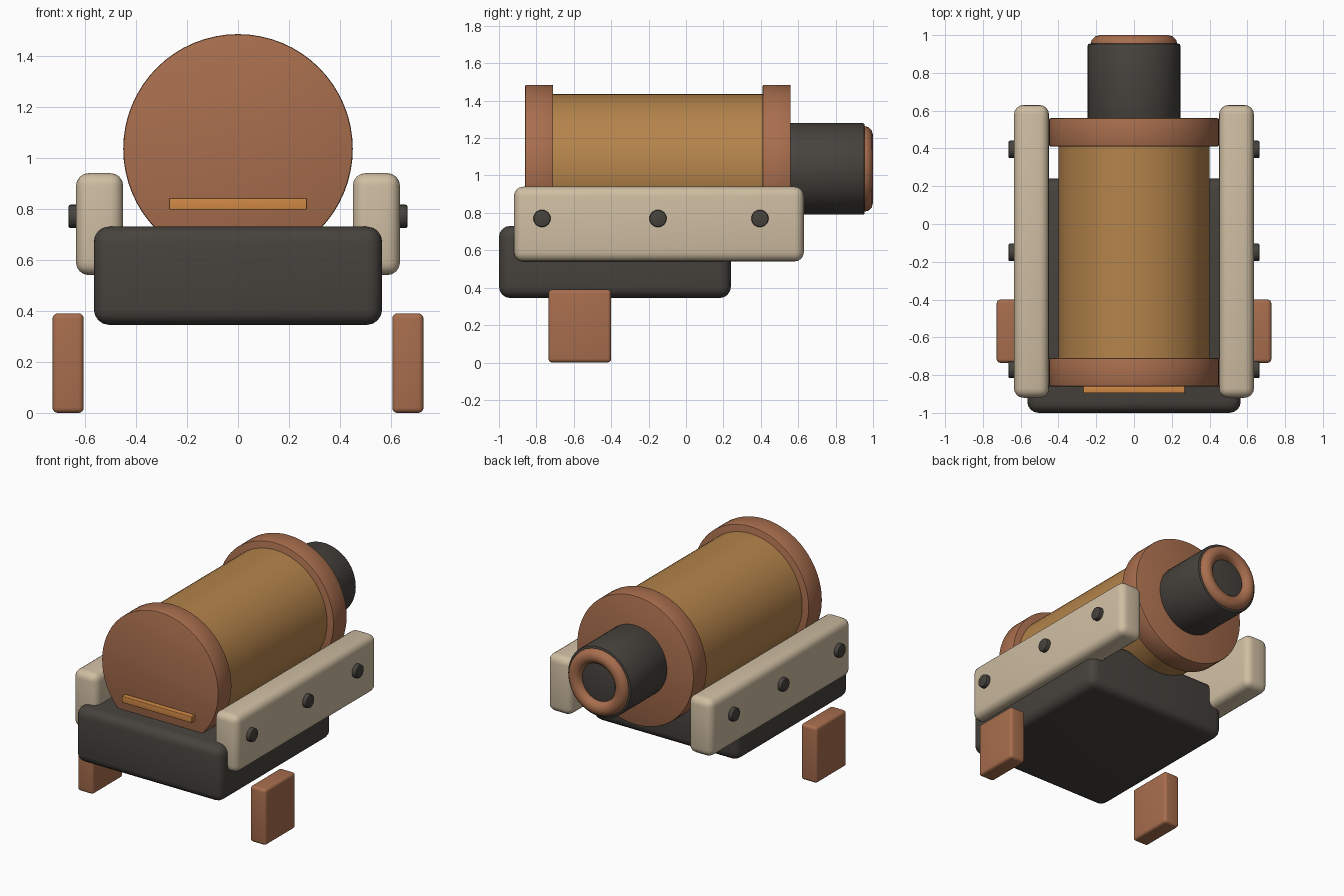
import bpy
import math

cube = bpy.data.objects.get("Cube")
if cube:
    bpy.data.objects.remove(cube, do_unlink=True)


def material(name, rgb):
    mat = bpy.data.materials.new(name)
    mat.use_nodes = True
    mat.diffuse_color = (*rgb, 1)
    shader = mat.node_tree.nodes["Principled BSDF"]
    shader.inputs["Base Color"].default_value = (*rgb, 1)
    shader.inputs["Roughness"].default_value = 0.6
    return mat


COPPER = material("copper brown", (0.39, 0.155, 0.075))
GOLD = material("golden brown", (0.46, 0.23, 0.07))
BEIGE = material("warm beige", (0.62, 0.51, 0.36))
DARK = material("charcoal", (0.062, 0.055, 0.047))
ORANGE = material("bright orange", (0.64, 0.25, 0.06))

AXIS_Z = 1.035  # height of the drum axis


def finish(name, mat, bevel=0, segments=4):
    obj = bpy.context.object
    obj.name = name
    obj.data.materials.append(mat)
    if bevel:
        mod = obj.modifiers.new("rounded edges", "BEVEL")
        mod.width = bevel
        mod.segments = segments
        mod.limit_method = "ANGLE"
        mod.angle_limit = math.radians(40)
        bpy.ops.object.modifier_apply(modifier=mod.name)
    bpy.ops.object.shade_smooth_by_angle(angle=math.radians(35))
    return obj


def box(name, mat, xs, ys, zs, bevel):
    spans = (xs, ys, zs)
    bpy.ops.mesh.primitive_cube_add(size=1, location=[sum(s) / 2 for s in spans])
    bpy.context.object.scale = [s[1] - s[0] for s in spans]
    bpy.ops.object.transform_apply(location=False, rotation=False, scale=True)
    return finish(name, mat, bevel)


def drum_part(name, mat, radius, y0, y1, bevel=0):
    bpy.ops.mesh.primitive_cylinder_add(
        vertices=64, radius=radius, depth=y1 - y0,
        location=(0, (y0 + y1) / 2, AXIS_Z), rotation=(math.pi / 2, 0, 0))
    return finish(name, mat, bevel, 2)


# Base block
box("base", DARK, (-0.565, 0.565), (-1, 0.24), (0.345, 0.73), 0.06)

# Drum with end caps
drum_part("drum", GOLD, 0.4, -0.75, 0.45)
drum_part("front_cap", COPPER, 0.45, -0.86, -0.71, 0.008)
drum_part("rear_cap", COPPER, 0.45, 0.41, 0.56, 0.008)

# Rear nozzle and its ring
drum_part("nozzle", DARK, 0.245, 0.5, 0.955, 0.01)
bpy.ops.mesh.primitive_torus_add(
    major_radius=0.18, minor_radius=0.05, major_segments=48, minor_segments=12,
    location=(0, 0.95, AXIS_Z), rotation=(math.pi / 2, 0, 0))
finish("nozzle_ring", COPPER)

# Bar on the front cap
box("front_bar", ORANGE, (-0.27, 0.27), (-0.895, -0.85), (0.797, 0.842), 0.004)

# Side rails, bolts and feet on both sides
for side, sign in (("left", 1), ("right", -1)):
    def span(a, b):
        return sorted((sign * a, sign * b))

    box(side + "_rail", BEIGE, span(0.45, 0.635), (-0.92, 0.63), (0.54, 0.94), 0.05)
    box(side + "_foot", COPPER, span(0.605, 0.727), (-0.735, -0.4), (0, 0.39), 0.02)
    for number, y in enumerate((-0.77, -0.15, 0.395), 1):
        bpy.ops.mesh.primitive_cylinder_add(
            vertices=24, radius=0.046, depth=0.06,
            location=(sign * 0.635, y, 0.77), rotation=(0, math.pi / 2, 0))
        finish(f"{side}_bolt_{number}", DARK, 0.008, 2)
